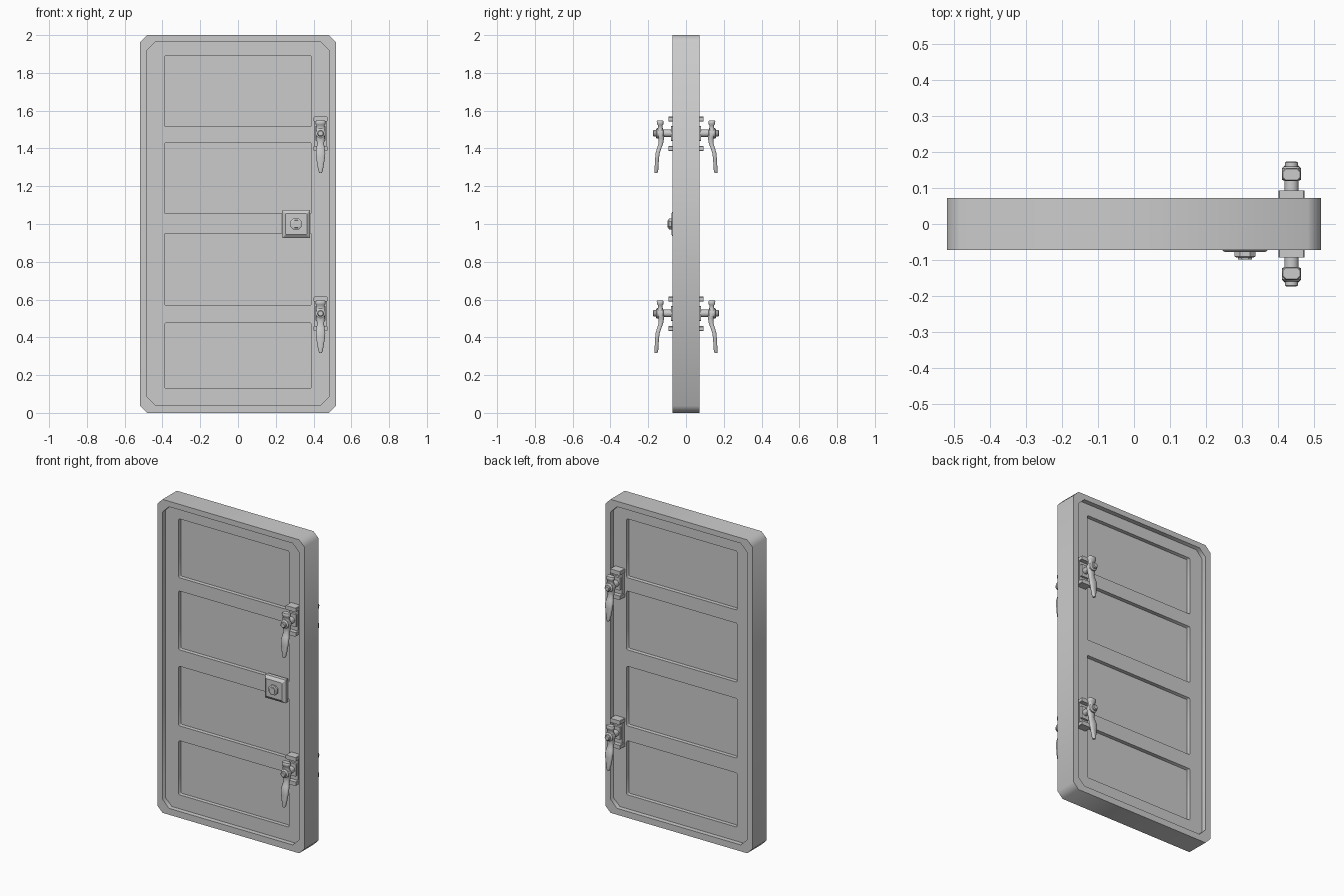
import bpy, bmesh, math
from mathutils import Vector

if "Cube" in bpy.data.objects:
    bpy.data.objects.remove(bpy.data.objects["Cube"])


def rect(cx, cy, w, h, c):
    """Rectangle with chamfered corners, as eight 2D points."""
    x, y = w / 2, h / 2
    pts = [(-x + c, -y), (x - c, -y), (x, -y + c), (x, y - c),
           (x - c, y), (-x + c, y), (-x, y - c), (-x, -y + c)]
    return [(cx + a, cy + b) for a, b in pts]


def circle(cx, cy, r, n=16):
    return [(cx + r * math.cos(2 * math.pi * i / n),
             cy + r * math.sin(2 * math.pi * i / n)) for i in range(n)]


def upright(pts, y):
    """Place a 2D ring in the xz plane at depth y."""
    return [Vector((a, y, b)) for a, b in pts]


def bridge(bm, a, b):
    n = len(a)
    for i in range(n):
        j = (i + 1) % n
        bm.faces.new((a[i], a[j], b[j], b[i]))


def add_loft(bm, rings):
    loops = [[bm.verts.new(p) for p in r] for r in rings]
    for a, b in zip(loops, loops[1:]):
        bridge(bm, a, b)
    bm.faces.new(loops[0])
    bm.faces.new(loops[-1])


def finish(bm, name, angle=50):
    bmesh.ops.recalc_face_normals(bm, faces=bm.faces[:])
    me = bpy.data.meshes.new(name)
    bm.to_mesh(me)
    bm.free()
    ob = bpy.data.objects.new(name, me)
    bpy.context.collection.objects.link(ob)
    bpy.ops.object.select_all(action='DESELECT')
    ob.select_set(True)
    bpy.context.view_layer.objects.active = ob
    bpy.ops.object.shade_smooth_by_angle(angle=math.radians(angle))
    return ob


FACE, FIELD, PANEL = 0.072, 0.042, 0.017   # depths of rim, field and panels
PANELS = [(0.13, 0.475), (0.57, 0.95), (1.055, 1.43), (1.515, 1.89)]


def build_door():
    bm = bmesh.new()

    def loop(pts, y):
        return [bm.verts.new(p) for p in upright(pts, y)]

    def edges(l):
        return [bm.edges.get((l[i], l[(i + 1) % len(l)])) for i in range(len(l))]

    outers = []
    for s in (-1, 1):
        # raised rim
        outer = loop(rect(0, 1, 1.038, 2.0, 0.037), s * FACE)
        inner = loop(rect(0, 1.003, 0.964, 1.924, 0.045), s * FACE)
        field = loop(rect(0, 1.003, 0.964, 1.924, 0.045), s * FIELD)
        bridge(bm, outer, inner)
        bridge(bm, inner, field)
        outers.append(outer)
        border = edges(field)
        # sunken panels
        for z0, z1 in PANELS:
            shape = rect(0, (z0 + z1) / 2, 0.778, z1 - z0, 0.005)
            top, floor = loop(shape, s * FIELD), loop(shape, s * PANEL)
            bridge(bm, top, floor)
            bm.faces.new(floor)
            border += edges(top)
        # field around the panels
        bmesh.ops.triangle_fill(bm, edges=border, use_beauty=True, normal=(0, s, 0))
    bridge(bm, *outers)
    finish(bm, "door_leaf")


def build_lock():
    x, z = 0.308, 1.0
    bm = bmesh.new()
    add_loft(bm, [upright(rect(x, z, w, w, 0.002), -y) for w, y in
                  [(0.148, 0.04), (0.148, 0.064), (0.112, 0.078)]])
    finish(bm, "lock_plate", 25)
    bm = bmesh.new()
    add_loft(bm, [upright(rect(x, z, w, w, w * 0.25), -y) for w, y in
                  [(0.058, 0.07), (0.058, 0.09), (0.052, 0.092),
                   (0.04, 0.093), (0.038, 0.098)]])
    finish(bm, "lock_button", 30)


def build_latch(z, s, tag):
    x = 0.437
    # mounting bracket with two end tabs and a boss
    bm = bmesh.new()
    for cz, w, h, depth in [(z, 0.062, 0.17, 0.066), (z + 0.075, 0.072, 0.026, 0.093),
                            (z - 0.081, 0.072, 0.026, 0.093), (z, 0.054, 0.08, 0.08)]:
        add_loft(bm, [upright(rect(x, cz, w, h, 0.003), s * y) for y in (0.04, depth)])
    finish(bm, "latch_bracket_" + tag, 25)
    # spindle with hub and end cap
    bm = bmesh.new()
    add_loft(bm, [upright(circle(x, z, r), s * y) for r, y in
                  [(0.02, 0.06), (0.02, 0.12), (0.027, 0.123), (0.027, 0.154),
                   (0.022, 0.159), (0.018, 0.16), (0.018, 0.17), (0.013, 0.174)]])
    finish(bm, "latch_spindle_" + tag, 35)
    # lever: height, inner depth, outer depth, width
    sections = [(0.068, 0.122, 0.152, 0.046), (0.062, 0.119, 0.155, 0.052),
                (0.048, 0.120, 0.154, 0.052), (0.042, 0.125, 0.148, 0.042),
                (0.022, 0.124, 0.150, 0.044), (0.0, 0.118, 0.155, 0.054),
                (-0.025, 0.116, 0.146, 0.046), (-0.055, 0.121, 0.145, 0.036),
                (-0.08, 0.131, 0.154, 0.044), (-0.105, 0.139, 0.161, 0.050),
                (-0.13, 0.143, 0.163, 0.046), (-0.165, 0.145, 0.165, 0.035),
                (-0.195, 0.147, 0.168, 0.024), (-0.21, 0.151, 0.167, 0.014)]
    bm = bmesh.new()
    add_loft(bm, [[Vector((a, s * b, z + h)) for a, b in
                   rect(x, (y0 + y1) / 2, w, y1 - y0, min(w, y1 - y0) * 0.25)]
                  for h, y0, y1, w in sections])
    finish(bm, "latch_lever_" + tag, 50)


build_door()
build_lock()
for level, z in (("lower", 0.527), ("upper", 1.48)):
    for side, s in (("front", -1), ("back", 1)):
        build_latch(z, s, level + "_" + side)
